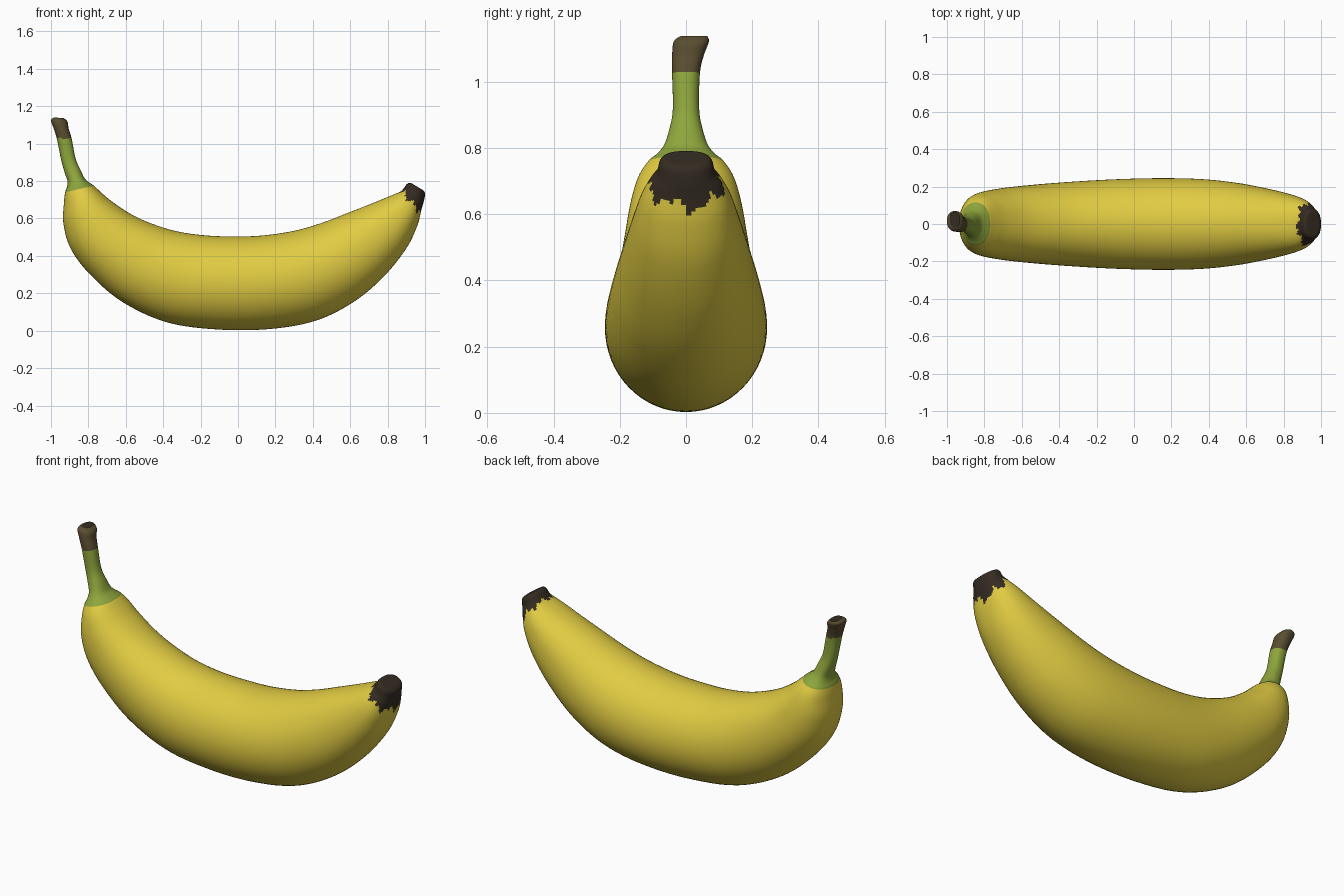
import bpy, bmesh, math, random

if "Cube" in bpy.data.objects:
    bpy.data.objects.remove(bpy.data.objects["Cube"])
random.seed(4)
SIDES, STEPS = 64, 8

# Sections along the fruit: outer x,z / inner x,z / half width / y shift
stem = [
    (-.985, 1.139, -.932, 1.138, .040, .024),
    (-1.0, 1.125, -.912, 1.117, .053, .016),
    (-.985, 1.08, -.905, 1.08, .048, .006),
    (-.967, 1.02, -.890, 1.03, .042, 0),
    (-.945, .91, -.868, .92, .040, 0),
    (-.925, .84, -.842, .86, .052, 0),
    (-.912, .80, -.818, .812, .068, 0),
    (-.914, .77, -.792, .79, .090, 0),
    (-.924, .74, -.770, .775, .115, 0),
]
body = [
    (-.931, .68, -.73, .738, .145, 0),
    (-.933, .57, -.67, .688, .168, 0),
    (-.895, .44, -.57, .622, .185, 0),
    (-.795, .305, -.46, .572, .200, 0),
    (-.62, .155, -.33, .532, .215, 0),
    (-.38, .045, -.19, .511, .229, 0),
    (-.10, .006, -.05, .504, .240, 0),
    (.18, .010, .12, .508, .245, 0),
    (.42, .055, .30, .534, .240, 0),
    (.62, .155, .45, .577, .222, 0),
    (.78, .29, .58, .627, .195, 0),
    (.90, .44, .71, .678, .165, 0),
    (.958, .56, .81, .719, .138, 0),
    (.980, .645, .87, .745, .110, 0),
]
tip = [
    (.993, .69, .887, .763, .088, 0),
    (1.0, .73, .902, .783, .080, 0),
    (.992, .748, .918, .791, .068, 0),
    (.980, .757, .930, .787, .045, 0),
]
secs = stem + body + tip


def catmull(a, b, c, d, t):
    return [.5 * (2*q + (r-p)*t + (2*p-5*q+4*r-s)*t*t + (3*q-p-3*r+s)*t**3)
            for p, q, r, s in zip(a, b, c, d)]


# Smoothly interpolated sections
rows = []
n = len(secs)
for i in range(n - 1):
    for k in range(STEPS):
        rows.append(catmull(secs[max(i-1, 0)], secs[i], secs[i+1],
                            secs[min(i+2, n-1)], k / STEPS))
rows.append(secs[-1])


def soft(v, e):
    return math.copysign(abs(v) ** e, v)


# Skin rings, a little squarer near the ends
bm = bmesh.new()
rings = []
for bx, bz, tx, tz, w, y in rows:
    e = 1 - .15 * min(1, abs(bx + tx) / 2) ** 3
    ring = []
    for j in range(SIDES):
        a = 2 * math.pi * j / SIDES
        c, s = soft(math.cos(a), e) / 2, soft(math.sin(a), e)
        ring.append(bm.verts.new(((bx+tx)/2 + (tx-bx)*c, y + w*s,
                                  (bz+tz)/2 + (tz-bz)*c)))
    rings.append(ring)

YELLOW, GREEN, BROWN, DARK = range(4)
ragged = [.012 * math.sin(j * .59) + .008 * math.sin(j * 1.37) + random.uniform(-.006, .006)
          for j in range(SIDES)]
green_rows = (len(stem) - 1) * STEPS
for i in range(len(rings) - 1):
    for j in range(SIDES):
        k = (j + 1) % SIDES
        f = bm.faces.new((rings[i][j], rings[i][k], rings[i+1][k], rings[i+1][j]))
        f.smooth = True
        p = f.calc_center_median()
        if i < green_rows:
            f.material_index = BROWN if p.z > 1.028 else GREEN
        elif p.x * .79 + p.z * .62 > 1.158 + ragged[j]:
            f.material_index = DARK
# End caps
for ring in (rings[0], rings[-1]):
    f = bm.faces.new(ring)
    f.material_index = DARK
bmesh.ops.recalc_face_normals(bm, faces=bm.faces)

me = bpy.data.meshes.new("fruit_with_stem")
bm.to_mesh(me)
bm.free()
for name, col in (("ripe yellow", (.75, .60, .055)), ("stem green", (.27, .38, .045)),
                  ("stem brown", (.10, .075, .03)), ("dark tip", (.035, .025, .016))):
    m = bpy.data.materials.new(name)
    m.diffuse_color = (*col, 1)
    m.use_nodes = True
    m.node_tree.nodes["Principled BSDF"].inputs["Base Color"].default_value = m.diffuse_color
    me.materials.append(m)
ob = bpy.data.objects.new("fruit_with_stem", me)
bpy.context.collection.objects.link(ob)
